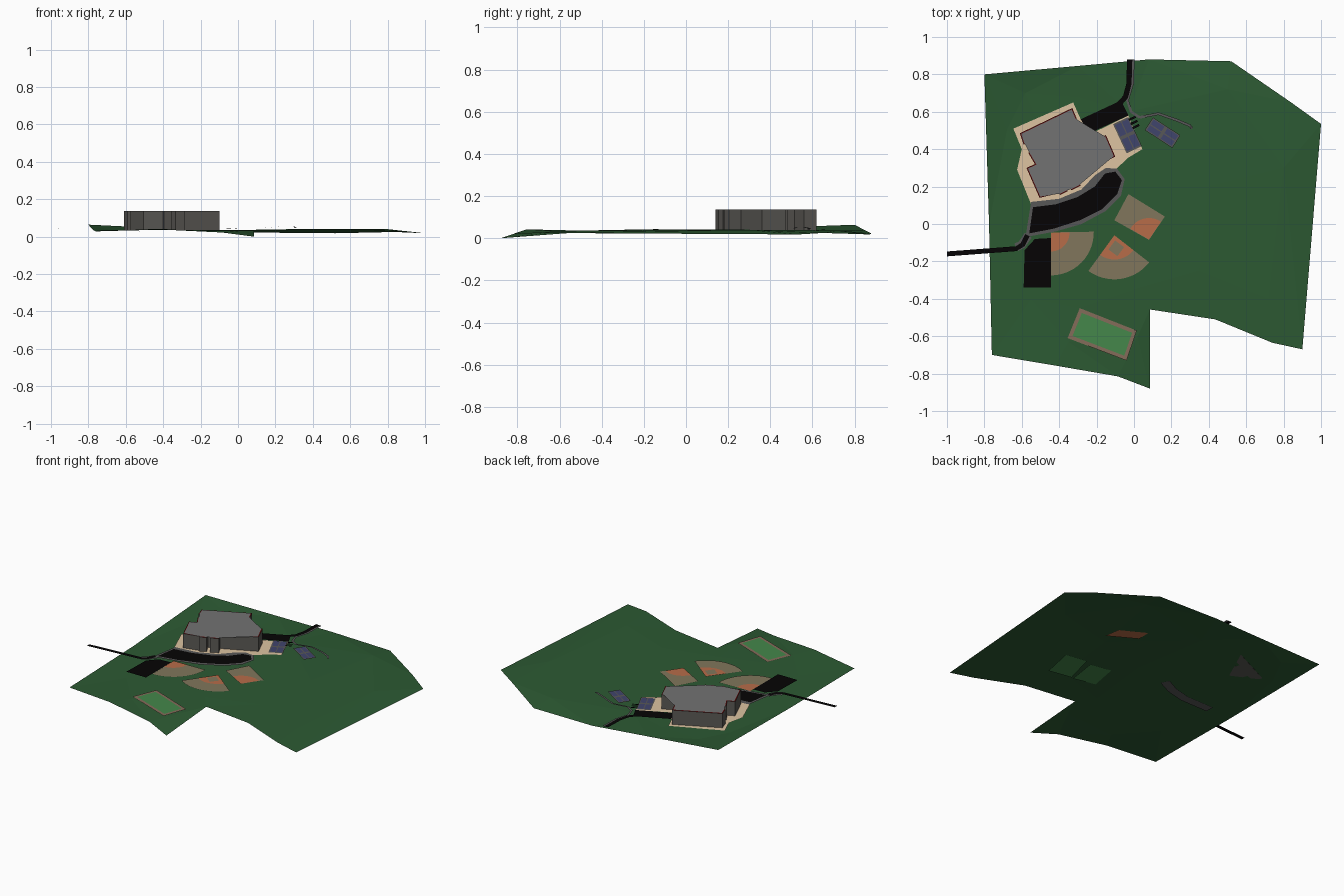
import bpy, bmesh, math
from mathutils import Vector
from mathutils.geometry import delaunay_2d_cdt

if "Cube" in bpy.data.objects:
    bpy.data.objects.remove(bpy.data.objects["Cube"])


def mat(name, r, g, b):
    m = bpy.data.materials.new(name)
    m.diffuse_color = [(c / 255) ** 2.2 for c in (r, g, b)] + [1]
    m.use_nodes = True
    m.node_tree.nodes["Principled BSDF"].inputs["Base Color"].default_value = m.diffuse_color
    return m


GRASS = mat("grass", 48, 90, 54)
TAN = mat("tan_paving", 220, 194, 160)
ASPHALT = mat("asphalt", 14, 12, 13)
CURB = mat("curb_grey", 88, 88, 88)
ROOF = mat("roof_grey", 114, 114, 114)
WALL = mat("wall_grey", 92, 90, 86)
RED = mat("dark_red", 95, 22, 22)
BLUE = mat("court_blue", 66, 70, 108)
DIRT = mat("dry_turf", 128, 117, 92)
CLAY = mat("clay", 182, 108, 74)
TRACK = mat("track_brown", 130, 108, 90)
TURF = mat("bright_turf", 70, 134, 76)


def finish(name, bm, *mats):
    me = bpy.data.meshes.new(name)
    bm.to_mesh(me)
    bm.free()
    for m in mats:
        me.materials.append(m)
    ob = bpy.data.objects.new(name, me)
    bpy.context.collection.objects.link(ob)
    return ob


def ccw(pts):
    a = sum(p[0] * q[1] - q[0] * p[1] for p, q in zip(pts, pts[1:] + pts[:1]))
    return pts if a > 0 else pts[::-1]


def inset(pts, d):
    """Shrink a polygon evenly by d."""
    pts = [Vector(p) for p in ccw(pts)]
    out = []
    for i, p in enumerate(pts):
        e1 = (p - pts[i - 1]).normalized()
        e2 = (pts[(i + 1) % len(pts)] - p).normalized()
        n1, n2 = Vector((-e1.y, e1.x)), Vector((-e2.y, e2.x))
        out.append(tuple(p + (n1 + n2) * d / max(1 + n1.dot(n2), 0.3)))
    return out


def sheet(name, pts, z, m):
    """Flat upward-facing patch."""
    bm = bmesh.new()
    bm.faces.new([bm.verts.new((p[0], p[1], z)) for p in ccw(pts)])
    bmesh.ops.triangulate(bm, faces=bm.faces[:])
    return finish(name, bm, m)


def strip(name, pts, w, m):
    """Ribbon of width w along (x, y, z) points."""
    bm = bmesh.new()
    rows = []
    for i, p in enumerate(pts):
        d = Vector(pts[min(i + 1, len(pts) - 1)][:2]) - Vector(pts[max(i - 1, 0)][:2])
        n = Vector((-d.y, d.x, 0)).normalized() * w / 2
        rows.append((bm.verts.new(Vector(p) + n), bm.verts.new(Vector(p) - n)))
    for (a, b), (c, d) in zip(rows, rows[1:]):
        bm.faces.new((a, b, d, c))
    return finish(name, bm, m)


def sector(c, r, a0, a1, n=14):
    return [c] + [(c[0] + r * math.cos(math.radians(a0 + (a1 - a0) * i / n)),
                   c[1] + r * math.sin(math.radians(a0 + (a1 - a0) * i / n))) for i in range(n + 1)]


def rect(c, w, h, deg):
    ca, sa = math.cos(math.radians(deg)), math.sin(math.radians(deg))
    return [(c[0] + x * ca - y * sa, c[1] + x * sa + y * ca)
            for x, y in ((-w / 2, -h / 2), (w / 2, -h / 2), (w / 2, h / 2), (-w / 2, h / 2))]


# Terrain: outline with sloping rim, plus a few inner plateau points
rim = [(-.80, .80, .064), (-.775, 0, .035), (-.76, -.70, .028), (-.42, -.757, .042), (-.085, -.815, .022),
       (.085, -.88, 0), (.085, -.457, .032), (.435, -.51, .036), (.74, -.635, .034), (.90, -.67, .025),
       (1, .535, .018), (.84, .65, .025), (.52, .87, .018), (.08, .88, .022), (-.30, .845, .04)]
inner = [(-.58, .70, .040), (-.68, .5, .036), (-.3, .68, .036), (-.03, .6, .035), (-.4, .3, .035),
         (-.55, -.4, .034), (-.3, -.45, .035), (0, -.35, .035), (.02, -.6, .032), (-.35, -.63, .035),
         (.05, .1, .036), (.4, .2, .041), (.35, -.25, .041), (.8, .3, .040), (.72, -.4, .037), (.5, .72, .037)]
allp = rim + inner
n = len(rim)
vs, _, fs, ov, _, _ = delaunay_2d_cdt([Vector(p[:2]) for p in allp],
                                      [(i, (i + 1) % n) for i in range(n)], [], 1, 1e-5)
bm = bmesh.new()
bv = [bm.verts.new((v.x, v.y, allp[o[0]][2])) for v, o in zip(vs, ov)]
for f in fs:
    bm.faces.new([bv[i] for i in f])
bm.normal_update()
for f in bm.faces:
    if f.normal.z < 0:
        f.normal_flip()
finish("terrain", bm, GRASS)

# Paved plaza around the building
sheet("plaza", [(-.645, .51), (-.325, .65), (-.285, .56), (-.235, .48), (-.03, .58), (.045, .40), (-.03, .355),
                (-.10, .29), (-.20, .20), (-.36, .13), (-.55, .105), (-.625, .29), (-.60, .40)], .0415, TAN)

# Building: walls, red parapet top, inset grey roof
plan = [(-.61, .485), (-.33, .62), (-.305, .56), (-.405, .515), (-.375, .455), (-.315, .485), (-.28, .415),
        (-.15, .475), (-.10, .36), (-.315, .26), (-.285, .205), (-.335, .18), (-.365, .24), (-.385, .23),
        (-.355, .175), (-.395, .155), (-.40, .165), (-.505, .14), (-.575, .30), (-.53, .32), (-.565, .38),
        (-.51, .41), (-.525, .45), (-.59, .425)]
bm = bmesh.new()
face = bm.faces.new([bm.verts.new((x, y, .036)) for x, y in ccw(plan)])
top = bmesh.ops.extrude_face_region(bm, geom=[face])["geom"]
bmesh.ops.translate(bm, vec=(0, 0, .101), verts=[g for g in top if isinstance(g, bmesh.types.BMVert)])
bmesh.ops.recalc_face_normals(bm, faces=bm.faces[:])
for f in bm.faces:
    f.material_index = 1 if f.normal.z > .9 else 0
finish("building_walls", bm, WALL, RED)
sheet("building_roof", inset(plan, .006), .1385, ROOF)

# Curved car park with its curb, and the sunken edge seen from below
sheet("curved_curb", [(-.55, .118), (-.40, .135), (-.28, .185), (-.21, .26), (-.15, .30), (-.09, .295), (-.05, .24),
                      (-.07, .15), (-.15, .07), (-.28, 0), (-.42, -.04), (-.58, -.07)], .0425, CURB)
sheet("curved_car_park", [(-.54, .09), (-.42, .105), (-.30, .145), (-.21, .20), (-.155, .27), (-.10, .28),
                          (-.065, .235), (-.09, .16), (-.17, .08), (-.29, .02), (-.43, -.025), (-.56, -.05)],
      .0435, ASPHALT)
strip("sunken_curb", [(-.60, 0, .028), (-.40, .0, .03), (-.28, .03, .03), (-.18, .08, .03)], .06, CURB)

# Other car parks and roads
sheet("south_car_park", [(-.57, -.14), (-.53, -.08), (-.445, -.075), (-.445, -.34), (-.59, -.34), (-.585, -.14)],
      .0415, ASPHALT)
sheet("north_car_park", [(-.285, .56), (-.07, .66), (-.03, .58), (-.24, .485)], .0425, ASPHALT)
strip("junction_curb", [(-.63, -.125, .042), (-.60, -.11, .042), (-.565, -.06, .042)], .045, CURB)
strip("west_road", [(-1, -.16, .042), (-.63, -.132, .043), (-.595, -.11, .043), (-.57, -.06, .0435)], .026, ASPHALT)
strip("north_road", [(-.023, .88, .042), (-.027, .75, .042), (-.045, .68, .042), (-.09, .63, .043)], .028, ASPHALT)
strip("north_walk", [(-.004, .88, .0415), (-.008, .75, .0415), (-.035, .66, .0415), (-.015, .60, .042),
                     (.03, .57, .043)], .014, CURB)
strip("court_path", [(.03, .57, .043), (.13, .59, .046), (.23, .555, .054), (.30, .525, .053), (.31, .51, .045)],
      .014, CURB)
for i in range(3):
    sheet(f"parking_bay_{i}", rect((-.01 + .01 * i, .565 - .022 * i), .04, .012, 25), .047, ASPHALT)

# Tennis courts: grey pads, each blue court split by a net line
for name, c, deg, dx, dy, w, h, z in (("west_courts", (-.035, .475), -65, .088, .0, .172, .09, .045),
                                      ("east_courts", (.153, .488), -33, .087, .0, .175, .08, .05)):
    sheet(name + "_pad", rect(c, w, h, deg), z, CURB)
    a = math.radians(deg)
    for s in (-1, 1):
        for t in (-1, 1):
            u, v = s * w / 4, t * h / 4.4
            p = (c[0] + u * math.cos(a) - v * math.sin(a), c[1] + u * math.sin(a) + v * math.cos(a))
            sheet(f"{name}_blue_{s}_{t}", rect(p, w / 2 - .018, h / 2 - .01, deg), z + .001, BLUE)

# Ball fields: dry outfield with clay infield
sheet("field_a_outfield", [(-.03, .16), (.165, .04), (.08, -.085), (-.105, .02)], .0415, DIRT)
sheet("field_a_infield", sector((.08, -.083), .115, 56, 150), .0425, CLAY)
sheet("field_b_outfield", sector((-.445, -.045), .23, -90, 1), .0405, DIRT)
sheet("field_b_infield", sector((-.445, -.047), .10, -90, 1), .0412, CLAY)
sheet("field_c_outfield", sector((-.105, -.06), .236, -126, -38), .0415, DIRT)
sheet("field_c_infield", sector((-.105, -.06), .13, -126, -38), .0425, CLAY)
sheet("field_c_diamond", rect((-.095, -.13), .06, .06, -37), .0432, DIRT)

# Soccer pitch with brown surround
pitch = [(-.29, -.45), (.015, -.57), (-.04, -.73), (-.355, -.61)]
sheet("pitch_surround", pitch, .0405, TRACK)
sheet("pitch_turf", inset(pitch, .02), .0415, TURF)

# Fields buried just beneath the terrain, visible from below
sheet("buried_pitch_1", [(.445, -.278), (.49, -.06), (.342, -.038), (.285, -.25)], .034, TURF)
sheet("buried_pitch_2", [(.30, -.055), (.155, -.03), (.12, -.22), (.27, -.255)], .0335, TURF)
sheet("buried_infield", [(.453, .27), (.436, .376), (.275, .463), (.273, .373)], .034, CLAY)
